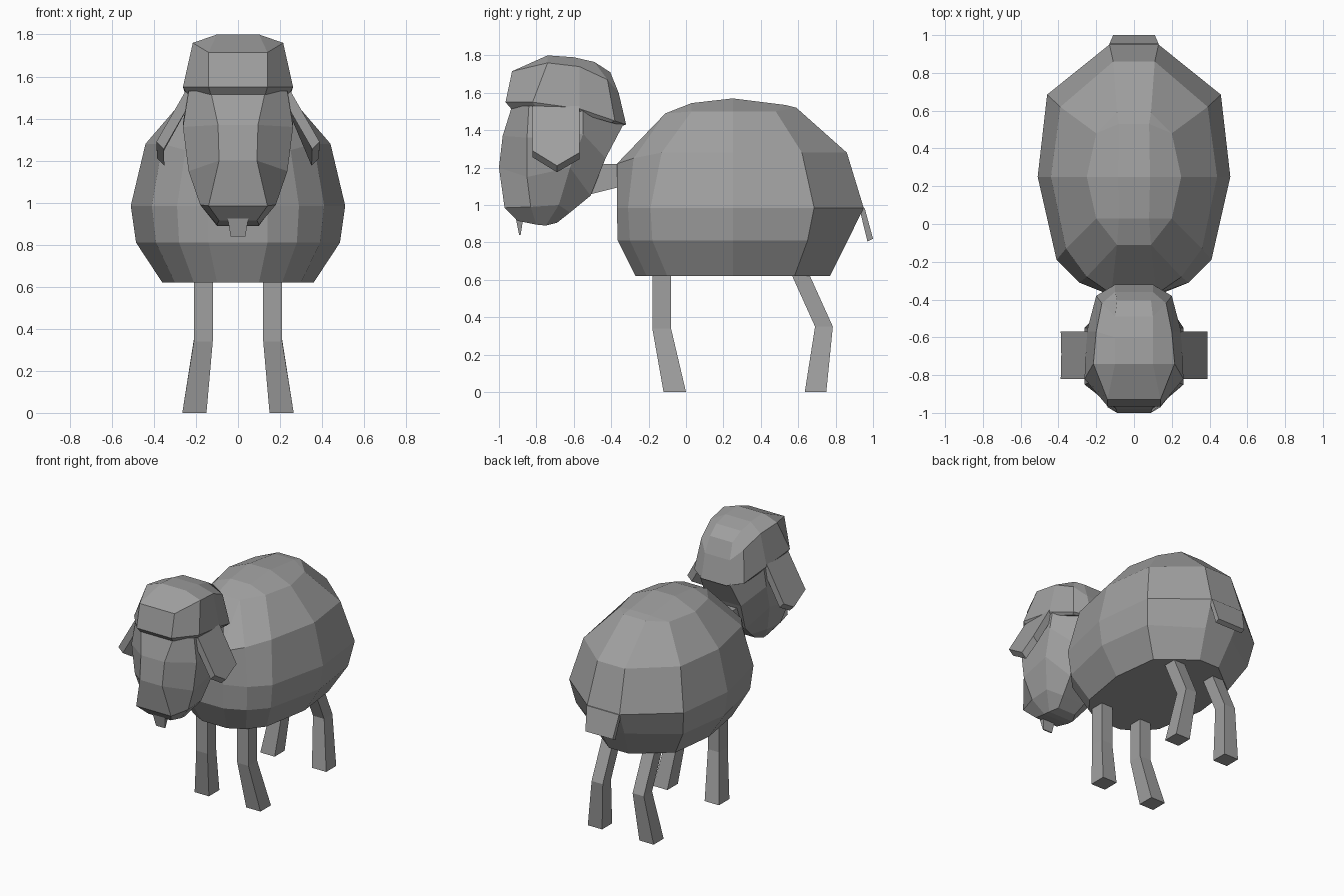
import bpy, bmesh

wool = bpy.data.materials.new("plain_grey")
wool.diffuse_color = (0.35, 0.35, 0.35, 1)


def finish(name, bm):
    bmesh.ops.remove_doubles(bm, verts=bm.verts, dist=0.0005)
    bmesh.ops.recalc_face_normals(bm, faces=bm.faces)
    me = bpy.data.meshes.new(name)
    bm.to_mesh(me)
    bm.free()
    me.materials.append(wool)
    ob = bpy.data.objects.new(name, me)
    bpy.context.collection.objects.link(ob)
    return ob


def half_loft(name, rings):
    """Loft right-hand half rings, mirror them over x, and close both ends."""
    bm = bmesh.new()
    right = [[bm.verts.new(p) for p in r] for r in rings]
    left = [[bm.verts.new((-x, y, z)) for x, y, z in r] for r in rings]
    n = len(rings[0])
    loops = [r + l[::-1] for r, l in zip(right, left)]
    for a, b in zip(loops, loops[1:]):
        for i in range(2 * n):
            j = (i + 1) % (2 * n)
            bm.faces.new((a[i], a[j], b[j], b[i]))
    for k in (0, -1):
        for i in range(n - 1):
            bm.faces.new((right[k][i], right[k][i + 1], left[k][i + 1], left[k][i]))
    return finish(name, bm)


def solid(name, rings):
    """Loft full closed rings with flat ends."""
    bm = bmesh.new()
    loops = [[bm.verts.new(p) for p in r] for r in rings]
    n = len(rings[0])
    for a, b in zip(loops, loops[1:]):
        for i in range(n):
            bm.faces.new((a[i], a[(i + 1) % n], b[(i + 1) % n], b[i]))
    bm.faces.new(loops[0])
    bm.faces.new(loops[-1])
    return finish(name, bm)


# Body: each half ring runs from rump to chest
half_loft("body", [
    [(.08, .77, .62), (.32, .58, .62), (.36, .25, .62), (.30, -.10, .62), (.21, -.21, .62), (.10, -.27, .62)],
    [(.11, .865, .81), (.43, .65, .81), (.485, .25, .81), (.39, -.18, .81), (.28, -.30, .81), (.14, -.365, .81)],
    [(.13, .95, .985), (.46, .685, .985), (.51, .25, .985), (.41, -.19, .985), (.29, -.31, .985), (.14, -.37, .985)],
    [(.11, .86, 1.28), (.39, .62, 1.28), (.44, .25, 1.28), (.36, -.13, 1.28), (.25, -.28, 1.25), (.12, -.37, 1.22)],
    [(.09, .59, 1.52), (.20, .48, 1.5), (.25, .25, 1.5), (.20, .03, 1.5), (.09, -.11, 1.49), (.09, -.11, 1.49)],
    [(.09, .59, 1.52), (.08, .53, 1.535), (.085, .25, 1.57), (.08, .03, 1.545), (.09, -.11, 1.49), (.09, -.11, 1.49)],
])

# Neck
solid("neck", [[(x, y, z) for x, z in ((-.1, lo), (.1, lo), (.1, 1.22), (-.1, 1.22))]
               for y, lo in ((-.30, 1.11), (-.62, 1.03))])

# Face: each half ring runs from muzzle to nape
half_loft("face", [
    [(.09, -.90, .915), (.10, -.80, .895), (.10, -.75, .89), (.07, -.69, .905)],
    [(.14, -.97, .985), (.18, -.83, .99), (.18, -.68, 1.0), (.09, -.62, .96)],
    [(.09, -1.0, 1.2), (.235, -.85, 1.15), (.24, -.62, 1.2), (.12, -.51, 1.05)],
    [(.095, -.98, 1.37), (.262, -.85, 1.36), (.262, -.55, 1.38), (.14, -.43, 1.25)],
    [(.13, -.93, 1.53), (.235, -.84, 1.53), (.24, -.55, 1.51), (.12, -.33, 1.44)],
])

# Wool cap: overhanging brim, sides, then rounded crown
half_loft("wool_cap", [
    [(.13, -.935, 1.515), (.245, -.80, 1.52), (.235, -.57, 1.49), (.19, -.40, 1.44), (.1, -.335, 1.425)],
    [(.14, -.965, 1.55), (.262, -.82, 1.55), (.25, -.57, 1.515), (.20, -.38, 1.45), (.1, -.32, 1.43)],
    [(.14, -.93, 1.715), (.215, -.74, 1.76), (.20, -.57, 1.74), (.17, -.42, 1.67), (.1, -.36, 1.6)],
    [(.14, -.93, 1.715), (.10, -.74, 1.8), (.1, -.6, 1.79), (.1, -.49, 1.765), (.09, -.405, 1.71)],
])

# Ears: drooping pointed plates
ear = [(.25, -.82, 1.53), (.25, -.57, 1.53), (.388, -.57, 1.28), (.385, -.69, 1.21), (.388, -.82, 1.29)]
for s, side in ((1, "right"), (-1, "left")):
    solid(side + "_ear", [[(s * (x - d), y, z - d) for x, y, z in ear] for d in (0, .035)])

# Legs: top, knee and foot sections given as (x0, x1, y0, y1, z)
legs = {
    "front": [(.12, .21, -.18, -.08, .66), (.12, .21, -.18, -.08, .34), (.15, .265, -.12, 0, 0)],
    "hind": [(.12, .21, .55, .645, .66), (.12, .21, .69, .785, .35), (.15, .265, .635, .75, 0)],
}
for kind, secs in legs.items():
    for s, side in ((1, "right"), (-1, "left")):
        solid(f"{kind}_{side}_leg", [[(s * x, y, z) for x, y in ((a, c), (b, c), (b, d), (a, d))]
                                     for a, b, c, d, z in secs])

# Tail flap and chin tuft
solid("tail", [[(-.13, .925, .99), (.13, .925, .99), (.13, .955, .985), (-.13, .955, .985)],
               [(-.11, .97, .805), (.11, .97, .805), (.11, 1.0, .82), (-.11, 1.0, .82)]])
solid("chin_tuft", [[(-.05, -.91, .93), (.05, -.91, .93), (.05, -.87, .93), (-.05, -.87, .93)],
                    [(-.035, -.892, .84), (.035, -.892, .84), (.035, -.884, .84), (-.035, -.884, .84)]])
